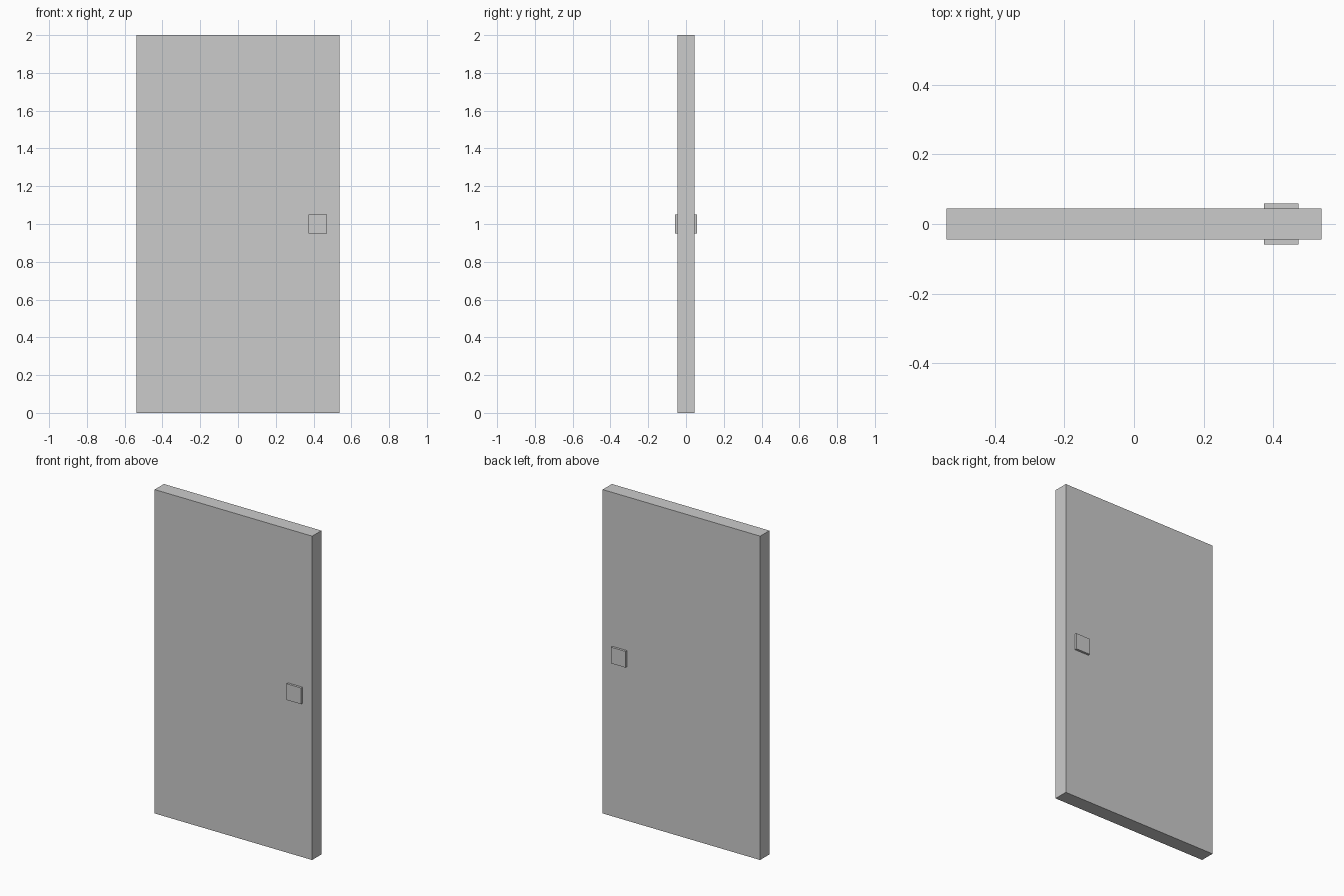
import bpy

if "Cube" in bpy.data.objects:
    bpy.data.objects.remove(bpy.data.objects["Cube"])


def box(name, lo, hi):
    """Axis-aligned box between two corners."""
    size = [b - a for a, b in zip(lo, hi)]
    centre = [(a + b) / 2 for a, b in zip(lo, hi)]
    bpy.ops.mesh.primitive_cube_add(size=1, location=centre)
    obj = bpy.context.object
    obj.name = name
    obj.scale = size
    bpy.ops.object.transform_apply(location=False, rotation=False, scale=True)
    return obj


HALF_WIDTH, HALF_DEPTH, HEIGHT = 0.538, 0.045, 2.0
PLATE_DEPTH = 0.059

# Door slab
box("door_slab", (-HALF_WIDTH, -HALF_DEPTH, 0), (HALF_WIDTH, HALF_DEPTH, HEIGHT))

# Square handle plates, one on each face
for side, name in ((-1, "front_handle_plate"), (1, "back_handle_plate")):
    y0, y1 = sorted((side * HALF_DEPTH, side * PLATE_DEPTH))
    box(name, (0.373, y0, 0.95), (0.472, y1, 1.05))
